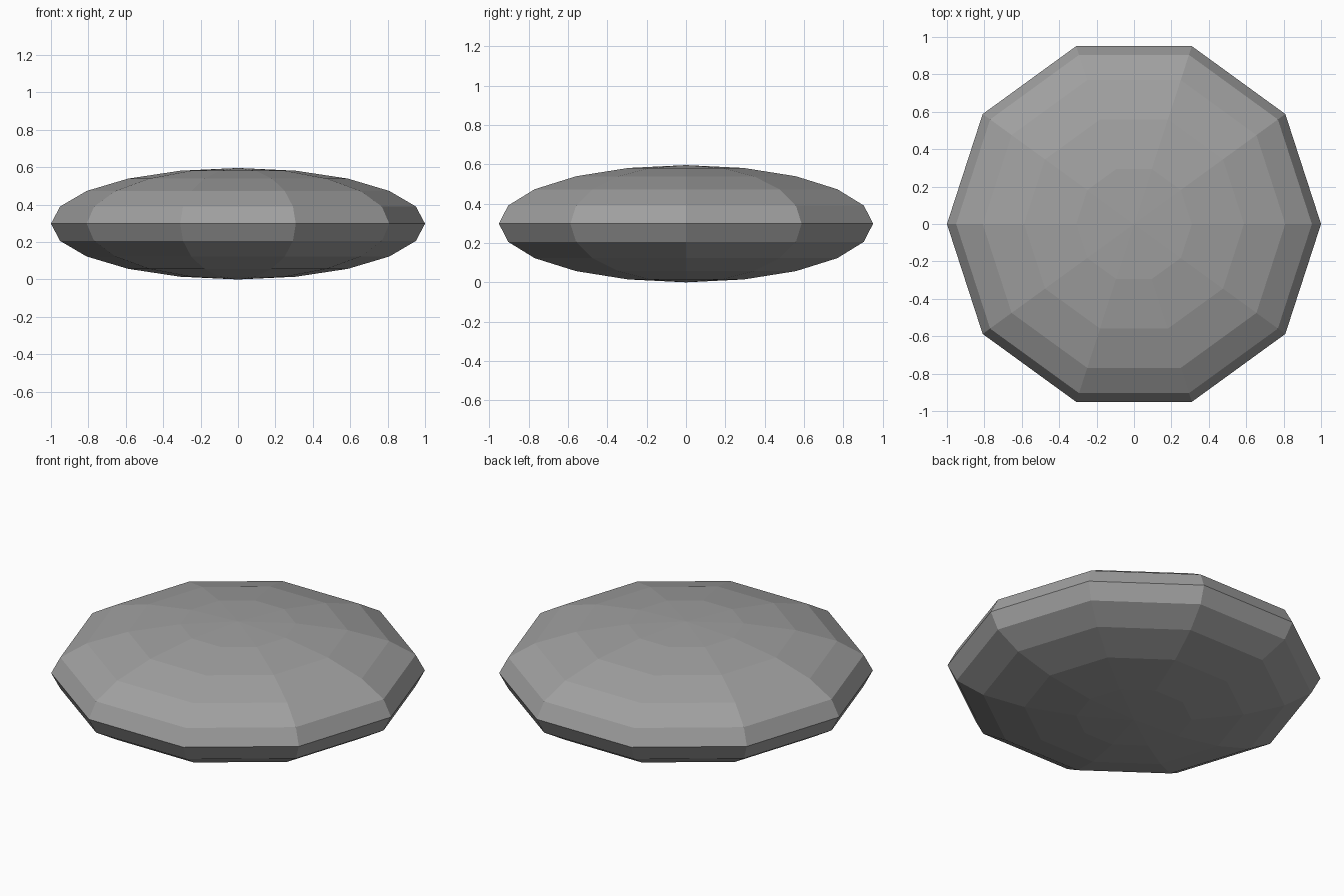
import bpy
import bmesh
from math import sin, cos, pi, tau

SIDES = 10         # facets around the vertical axis
BANDS = 10         # facets from pole to pole
RADIUS = 1.0
HALF_HEIGHT = 0.298

cube = bpy.data.objects.get("Cube")
if cube:
    bpy.data.objects.remove(cube, do_unlink=True)

# Plain grey material
grey = bpy.data.materials.new("stone_grey")
grey.use_nodes = True
colour = (0.35, 0.35, 0.35, 1.0)
grey.diffuse_color = colour
grey.node_tree.nodes["Principled BSDF"].inputs["Base Color"].default_value = colour

# Half-ellipse profile from bottom pole to top pole, starting on the +x side
bm = bmesh.new()
angles = [-pi / 2 + pi * i / BANDS for i in range(BANDS + 1)]
profile = [bm.verts.new((RADIUS * cos(a), 0, HALF_HEIGHT * (1 + sin(a)))) for a in angles]
edges = [bm.edges.new(pair) for pair in zip(profile, profile[1:])]

# Revolve the profile and weld the seam and poles
bmesh.ops.spin(bm, geom=profile + edges, cent=(0, 0, 0), axis=(0, 0, 1),
               angle=tau, steps=SIDES, use_duplicate=False)
bmesh.ops.remove_doubles(bm, verts=bm.verts, dist=0.001)
bmesh.ops.recalc_face_normals(bm, faces=bm.faces)

# Flat-shaded flattened pebble
mesh = bpy.data.meshes.new("flattened_pebble")
bm.to_mesh(mesh)
bm.free()
mesh.materials.append(grey)
pebble = bpy.data.objects.new("flattened_pebble", mesh)
bpy.context.collection.objects.link(pebble)
